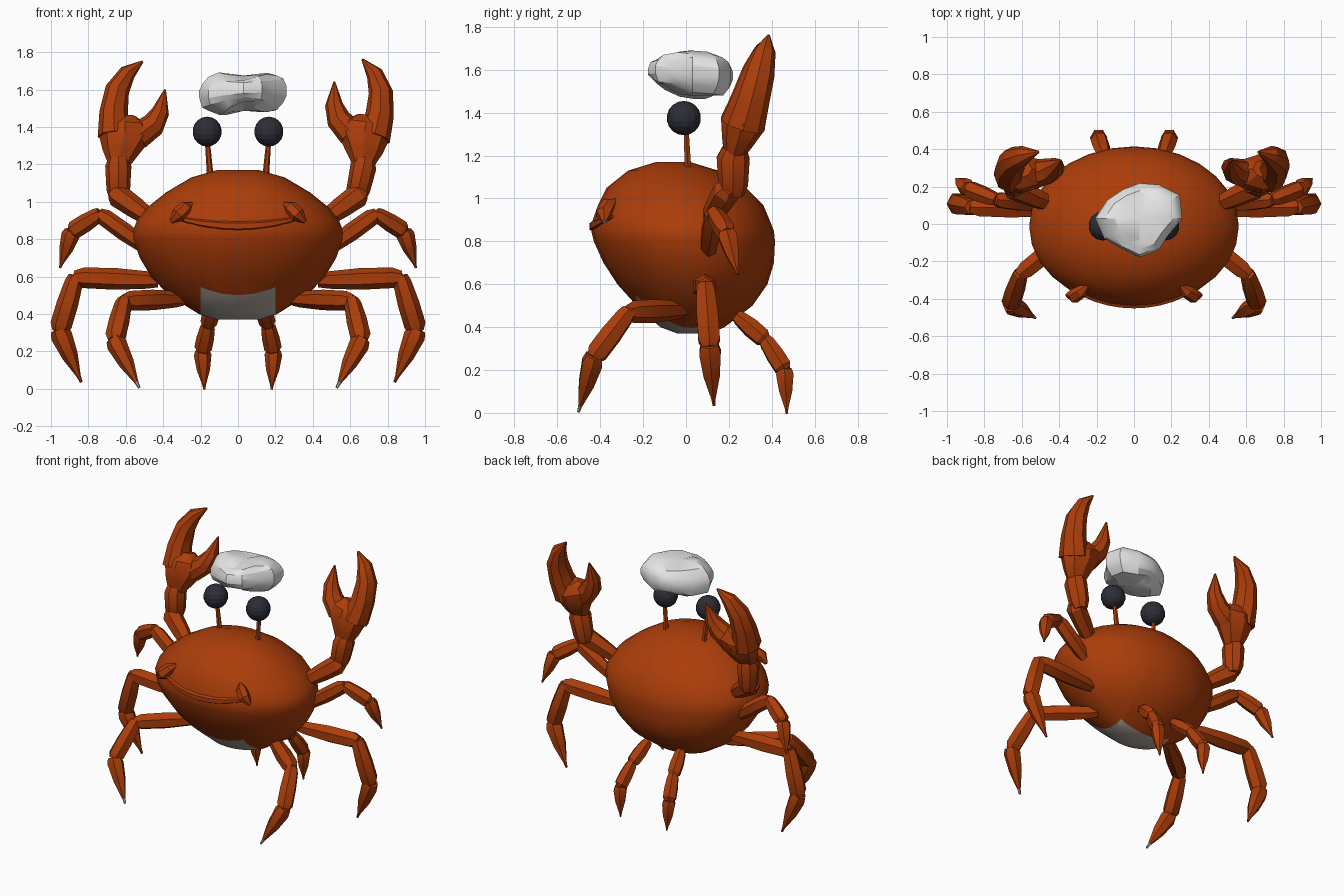
import bpy
import bmesh
import math
import random
from mathutils import Vector, Matrix

random.seed(4)
default_cube = bpy.data.objects.get("Cube")
if default_cube:
    bpy.data.objects.remove(default_cube, do_unlink=True)


def material(name, red, green, blue):
    mat = bpy.data.materials.new(name)
    mat.use_nodes = True
    mat.diffuse_color = (red, green, blue, 1)
    shader = next(n for n in mat.node_tree.nodes if n.type == "BSDF_PRINCIPLED")
    shader.inputs["Base Color"].default_value = (red, green, blue, 1)
    return mat


ORANGE = material("shell_orange", 0.41, 0.047, 0.003)
GREY = material("belly_grey", 0.47, 0.42, 0.37)
BLACK = material("eye_black", 0.026, 0.026, 0.038)
WHITE = material("cloud_white", 0.80, 0.80, 0.80)


def finish(name, bm, *mats, angle=30):
    """Turn a bmesh into a named object, smooth except at sharp edges."""
    bmesh.ops.recalc_face_normals(bm, faces=bm.faces)
    mesh = bpy.data.meshes.new(name)
    bm.to_mesh(mesh)
    bm.free()
    for mat in mats:
        mesh.materials.append(mat)
    obj = bpy.data.objects.new(name, mesh)
    bpy.context.collection.objects.link(obj)
    bpy.ops.object.select_all(action="DESELECT")
    obj.select_set(True)
    bpy.context.view_layer.objects.active = obj
    bpy.ops.object.shade_smooth_by_angle(angle=math.radians(angle))


def loft(rings):
    """Skin a stack of equal-length rings and cap both ends."""
    bm = bmesh.new()
    loops = [[bm.verts.new(co) for co in ring] for ring in rings]
    for low, high in zip(loops, loops[1:]):
        for i in range(len(low)):
            j = (i + 1) % len(low)
            bm.faces.new((low[i], low[j], high[j], high[i]))
    bm.faces.new(loops[0])
    bm.faces.new(loops[-1])
    return bm


def circle(count):
    steps = [math.tau * i / count for i in range(count)]
    return [(math.cos(a), math.sin(a)) for a in steps]


def tube(points, radii, sides=6, flat=1.0):
    """Faceted tube along points; flat scales its depth in y."""
    points = [Vector(p) for p in points]
    rings = []
    for i, point in enumerate(points):
        along = points[min(i + 1, len(points) - 1)] - points[max(i - 1, 0)]
        along.normalize()
        side = along.cross(Vector((0, 1, 0))).normalized()
        depth = along.cross(side)
        rings.append([point + (side * c + depth * s * flat) * radii[i]
                      for c, s in circle(sides)])
    return loft(rings)


def segment(a, b, r_start, r_mid, r_end):
    """One limb section that swells just past each joint."""
    a, b = Vector(a), Vector(b)
    stops = (-0.03, 0.1, 0.5, 0.9, 1.02)
    radii = (r_start * 0.8, r_start, r_mid, r_end, r_end * 0.65)
    return tube([a.lerp(b, t) for t in stops], radii)


def mirrored(name, build, *mats, angle=30, grey_where=None):
    """Build a part on the left (+x) and its mirror on the right."""
    for side, sign in (("left", 1), ("right", -1)):
        bm = build()
        if grey_where:
            for face in bm.faces:
                face.material_index = int(grey_where(face.calc_center_median()))
        bmesh.ops.scale(bm, vec=(sign, 1, 1), verts=bm.verts)
        finish(side + "_" + name, bm, *mats, angle=angle)


# Body: rows of height, half width, front y, back y
body_rows = (
    (0.37, 0.12, -0.04, 0.11), (0.40, 0.21, -0.12, 0.18),
    (0.50, 0.37, -0.23, 0.31), (0.60, 0.465, -0.32, 0.38),
    (0.70, 0.525, -0.385, 0.41), (0.80, 0.56, -0.43, 0.415),
    (0.85, 0.56, -0.442, 0.41), (0.90, 0.54, -0.435, 0.39),
    (0.97, 0.485, -0.41, 0.36), (1.05, 0.385, -0.37, 0.28),
    (1.13, 0.25, -0.27, 0.15), (1.17, 0.11, -0.14, 0.02))
body = loft([[(w * c, (f + b) / 2 + (b - f) / 2 * s, z) for c, s in circle(28)]
             for z, w, f, b in body_rows])

# Belly patch: cut a squarish outline into the front of the underside
patch_middle = Vector((0, -0.06, 0))
patch_walls = [(patch_middle + Vector((0.2 * c, 0.17 * s, 0)), Vector((c, s, 0)))
               for c, s in circle(4)]
for spot, outward in patch_walls:
    low = [f for f in body.faces if f.calc_center_median().z < 0.6]
    parts = set(low)
    for face in low:
        parts.update(face.edges)
        parts.update(face.verts)
    bmesh.ops.bisect_plane(body, geom=list(parts), plane_co=spot, plane_no=outward)
for face in body.faces:
    center = face.calc_center_median()
    inside = all((center - spot).dot(out) < 0.001 for spot, out in patch_walls)
    face.material_index = int(inside and center.z < 0.6)
finish("body", body, ORANGE, GREY)

# Mouth lip across the front of the shell
lip_points, lip_radii = [], []
for i in range(11):
    x = 0.34 * (i - 5) / 5
    lip_points.append((x, -0.02 - 0.405 * math.sqrt(1 - (x / 0.56) ** 2),
                       0.87 + 0.4 * x * x))
    lip_radii.append(0.004 + 0.026 * (1 - (x / 0.36) ** 2))
finish("mouth_lip", tube(lip_points, lip_radii), ORANGE)

# Bumps at the mouth corners, with pale outer ends
mirrored("mouth_bump", lambda: tube(
    [(0.25, -0.33, 0.99), (0.28, -0.36, 0.97), (0.32, -0.385, 0.93), (0.36, -0.38, 0.89)],
    (0.012, 0.036, 0.04, 0.01)), ORANGE, GREY,
    grey_where=lambda center: center.x > 0.33 and center.z < 0.905)

# Eyes on stalks
mirrored("eye_stalk", lambda: tube(
    [(0.147, 0.01, 1.12), (0.165, 0, 1.34)], (0.018, 0.013)), ORANGE)


def eyeball():
    bm = bmesh.new()
    bmesh.ops.create_uvsphere(bm, u_segments=14, v_segments=9, radius=0.08,
                              matrix=Matrix.Translation((0.165, -0.01, 1.375)))
    return bm


mirrored("eye", eyeball, BLACK, angle=15)

# Legs: hip, knee, shin, tip, thickness
legs = {
    "front_leg": ((0.30, -0.02, 0.48), (0.61, -0.27, 0.47),
                  (0.66, -0.43, 0.26), (0.53, -0.50, 0.01), 0.055),
    "middle_leg": ((0.44, 0.08, 0.58), (0.87, 0.09, 0.595),
                   (0.955, 0.11, 0.31), (0.84, 0.13, 0.04), 0.058),
    "upper_leg": ((0.47, 0.10, 0.74), (0.74, 0.13, 0.935),
                  (0.89, 0.19, 0.84), (0.95, 0.24, 0.65), 0.049),
    "back_leg": ((0.13, 0.24, 0.45), (0.16, 0.37, 0.34),
                 (0.19, 0.46, 0.20), (0.18, 0.47, 0.00), 0.047),
}
for name, (hip, knee, shin, tip, r) in legs.items():
    mirrored(name + "_thigh",
             lambda: segment(hip, knee, r * 0.8, r, r * 0.95), ORANGE)
    mirrored(name + "_shin",
             lambda: segment(knee, shin, r * 0.85, r, r), ORANGE)
    pale_tip = name == "front_leg"
    mirrored(name + "_foot",
             lambda: segment(shin, tip, r, r * 0.75, r * 0.2), ORANGE, GREY,
             grey_where=lambda center: pale_tip and center.z < 0.05)


# Claw arms: the left one is tilted outward about its elbow
def lean(x, z):
    return (x, 0.22 + 0.3 * max(0, z - 1.2), z)


claw_parts = {
    "forearm": (((0.64, 1.01), (0.64, 1.06), (0.64, 1.19), (0.64, 1.23)),
                (0.045, 0.063, 0.07, 0.055), 1.1),
    "palm": (((0.635, 1.20), (0.63, 1.26), (0.61, 1.35), (0.605, 1.40),
              (0.61, 1.45)), (0.06, 0.095, 0.14, 0.13, 0.065), 0.76),
    "outer_finger": (((0.66, 1.35), (0.665, 1.48), (0.645, 1.60),
                      (0.59, 1.69), (0.51, 1.75)),
                     (0.09, 0.076, 0.065, 0.045, 0.006), 1.15),
    "inner_finger": (((0.54, 1.35), (0.455, 1.41), (0.415, 1.48), (0.39, 1.60)),
                     (0.075, 0.066, 0.048, 0.005), 1.05),
}
mirrored("upper_arm", lambda: segment(
    (0.44, 0.10, 0.89), (0.665, 0.20, 1.05), 0.045, 0.058, 0.064), ORANGE)
for name, (outline, radii, flat) in claw_parts.items():
    for side, sign, tilt in (("left", 1, 12.5), ("right", -1, 0)):
        bm = tube([lean(x, z) for x, z in outline], radii, 8, flat)
        bmesh.ops.rotate(bm, verts=bm.verts, cent=(0.64, 0.2, 1.05),
                         matrix=Matrix.Rotation(math.radians(tilt), 3, "Y"))
        bmesh.ops.scale(bm, vec=(sign, 1, 1), verts=bm.verts)
        finish(side + "_" + name, bm, ORANGE)

# Floating cloud: lumpy outline, dipped in the middle, underside sloping back
cloud_reach = (0.23, 0.25, 0.21, 0.19, 0.18, 0.20, 0.24, 0.22, 0.19, 0.21, 0.20, 0.18)
cloud_rings = []
for level in range(1, 9):
    phi = math.pi * level / 9
    ring = []
    for (c, s), reach in zip(circle(12), cloud_reach):
        out = reach * math.sin(phi) ** 0.55
        x, y = 0.03 + out * c, 0.03 + out * s
        thick = 0.08 + 0.035 * min(1, abs(x - 0.03) / 0.14)
        bump = random.uniform(-0.01, 0.01)
        slope = 0.05 * x - 0.07 * y * (1 - math.cos(phi))
        ring.append((x, y, 1.582 + slope + thick * math.cos(phi) + bump))
    cloud_rings.append(ring)
cloud = loft(cloud_rings)
# Close top and bottom with a fan around a dipped middle point
caps = [f for f in cloud.faces if len(f.verts) > 4]
bmesh.ops.poke(cloud, faces=caps)
bmesh.ops.triangulate(cloud, faces=cloud.faces)
finish("cloud", cloud, WHITE, angle=25)
